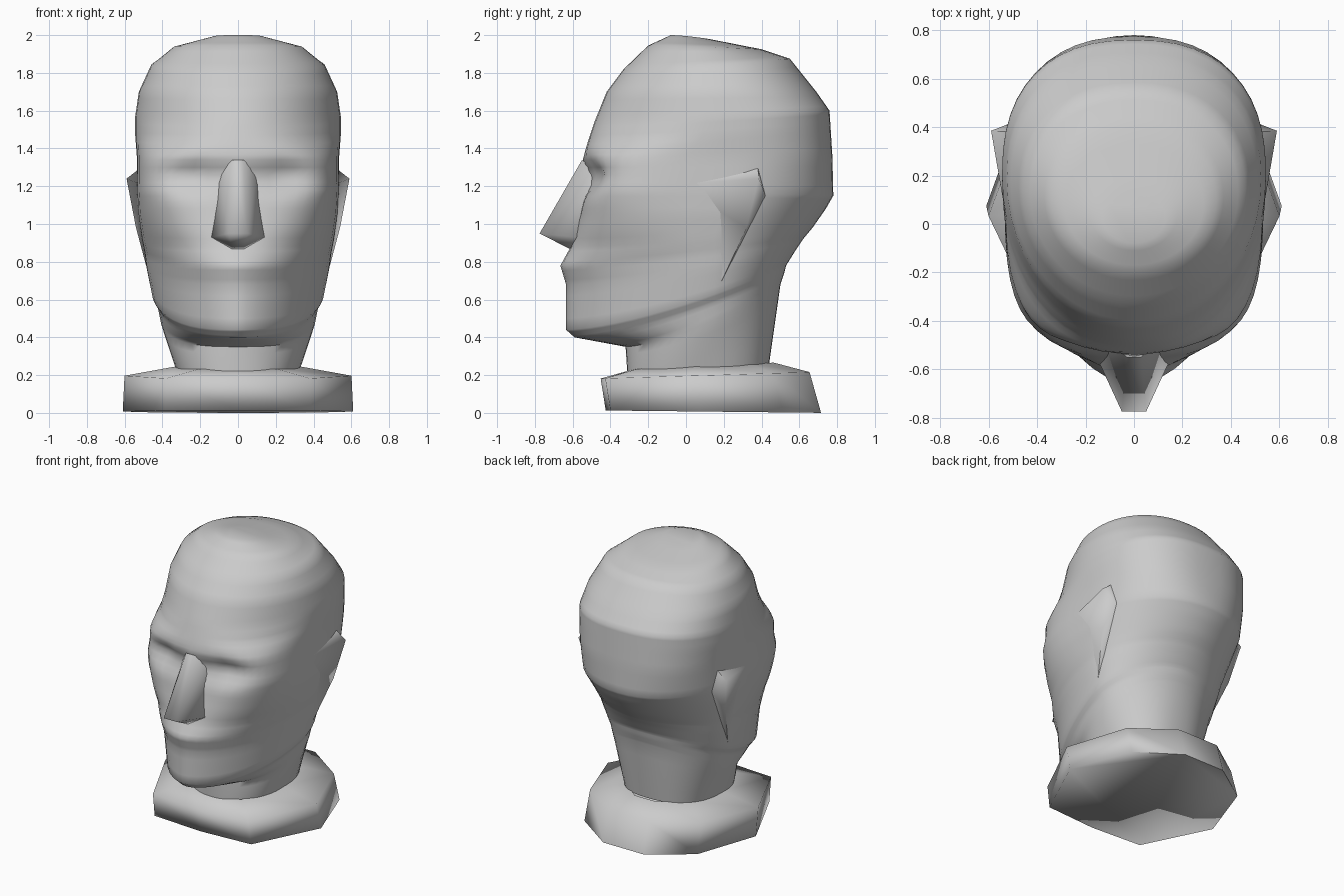
import bpy, bmesh, math

if "Cube" in bpy.data.objects:
    bpy.data.objects.remove(bpy.data.objects["Cube"])

grey = bpy.data.materials.new("plain grey")
grey.diffuse_color = (0.6, 0.6, 0.6, 1)
grey.use_nodes = True
grey.node_tree.nodes["Principled BSDF"].inputs["Base Color"].default_value = grey.diffuse_color


def finish(name, bm, angle):
    """Turn a bmesh into a smooth-shaded grey object."""
    bmesh.ops.recalc_face_normals(bm, faces=bm.faces)
    mesh = bpy.data.meshes.new(name)
    bm.to_mesh(mesh)
    bm.free()
    mesh.materials.append(grey)
    ob = bpy.data.objects.new(name, mesh)
    bpy.context.collection.objects.link(ob)
    bpy.ops.object.select_all(action='DESELECT')
    ob.select_set(True)
    bpy.context.view_layer.objects.active = ob
    bpy.ops.object.shade_smooth_by_angle(angle=math.radians(angle))
    return ob


def loft(bm, rings, cap_last=False):
    """Skin closed rings of points that share one point count."""
    vs = [[bm.verts.new(p) for p in r] for r in rings]
    n = len(vs[0])
    for a, b in zip(vs, vs[1:]):
        for i in range(n):
            j = (i + 1) % n
            bm.faces.new((a[i], a[j], b[j], b[i]))
    if cap_last:
        bm.faces.new(vs[-1])


def section(yf, zf, yb, zb, w, yc, nf, nb, count=48):
    """Tilted egg-shaped ring: front and back points, half width, roundness."""
    pts = []
    for i in range(count):
        t = 2 * math.pi * i / count
        s, c = math.sin(t), math.cos(t)
        e = 2 / (nf if c > 0 else nb)
        x = math.copysign(w * abs(s) ** e, s)
        reach = (yf if c > 0 else yb) - yc
        y = yc + reach * abs(c) ** e
        k = min(1, max(0, (y - yf) / (yb - yf)))
        pts.append([x, y, zf + (zb - zf) * k ** 1.5])
    return pts


# Head and neck: front y, z, back y, z, half width, widest y, roundness
sections = [
    (-.31, .20, .44, .26, .325, .08, 2.2, 2.4),  # neck foot
    (-.32, .35, .50, .68, .41, .15, 1.9, 2.0),   # neck under jaw
    (-.59, .40, .52, .74, .43, .15, 1.65, 1.95),  # jaw edge
    (-.635, .44, .53, .78, .455, .15, 1.7, 1.9),  # chin
    (-.635, .68, .58, .86, .485, .15, 1.75, 1.9),  # under lip
    (-.665, .78, .62, .92, .495, .15, 1.8, 1.9),  # lips
    (-.61, .88, .67, .98, .51, .15, 2.1, 1.9),   # nose foot
    (-.56, 1.05, .74, 1.08, .53, .18, 2.9, 1.95),  # cheeks
    (-.535, 1.18, .78, 1.15, .535, .2, 3.6, 2.1),  # eyes
    (-.55, 1.34, .775, 1.36, .535, .2, 3.1, 2.4),  # brow
    (-.515, 1.45, .765, 1.52, .545, .2, 2.2, 2.4),  # low forehead
    (-.485, 1.54, .76, 1.60, .545, .2, 2.0, 2.4),  # forehead
    (-.42, 1.70, .69, 1.70, .525, .18, 2.0, 2.3),
    (-.33, 1.82, .55, 1.875, .46, .14, 2.0, 2.2),
    (-.20, 1.945, .40, 1.925, .34, .1, 2.0, 2.1),
    (-.08, 2.0, .12, 1.98, .13, .03, 2, 2),      # crown
]
STEPS = 4
rings = []
for a, b in zip(sections, sections[1:]):
    for k in range(STEPS):
        f = k / STEPS
        rings.append(section(*[p + (q - p) * f for p, q in zip(a, b)]))
rings.append(section(*sections[-1]))

# Eye sockets pressed into the face under the brow
for ring in rings:
    for p in ring:
        if p[1] < -.15:
            d = ((abs(p[0]) - .24) / .17) ** 2 + ((p[2] - 1.26) / .085) ** 2
            p[1] += .08 * math.exp(-d)
bm = bmesh.new()
loft(bm, rings, cap_last=True)
finish("head_and_neck", bm, 60)


def hull(name, half, sides, angle):
    """Convex solid from points, mirrored by the given side signs."""
    bm = bmesh.new()
    for s in sides:
        for x, y, z in half:
            bm.verts.new((x * s, y, z))
    out = bmesh.ops.convex_hull(bm, input=bm.verts)
    junk = [g for g in out["geom_interior"] if isinstance(g, bmesh.types.BMVert)]
    bmesh.ops.delete(bm, geom=junk, context='VERTS')
    finish(name, bm, angle)


# Nose wedge
hull("nose", [(.03, -.55, 1.34), (.05, -.775, .95), (.14, -.58, .93),
              (.10, -.47, 1.27), (.03, -.61, .865), (.13, -.5, .98)], (1, -1), 75)

# Ear flaps, pointed at the back
for s, label in ((1, "right"), (-1, "left")):
    hull("ear_" + label,
         [(.59, .385, 1.24), (.515, -.05, 1.21), (.50, .38, 1.31),
          (.46, .18, .68), (.54, .32, .98), (.50, .42, 1.15)], (s,), 75)

# Base block: a coarse outline, open where the neck meets it
outline = [(0, -.44), (.385, -.415), (.61, .06), (.45, .50), (.16, .70)]
outline += [(-x, y) for x, y in reversed(outline[1:])]


def base_ring(sx, sy, dy, z, rise=0):
    return [(x * sx, y * sy + dy, z + rise * y) for x, y in outline]


bm = bmesh.new()
loft(bm, [base_ring(.53, .65, .01, .245, .03),
          base_ring(.985, .97, -.025, .195, .03),
          base_ring(1, 1, .015, .008, -.011)], cap_last=True)
finish("base", bm, 100)
